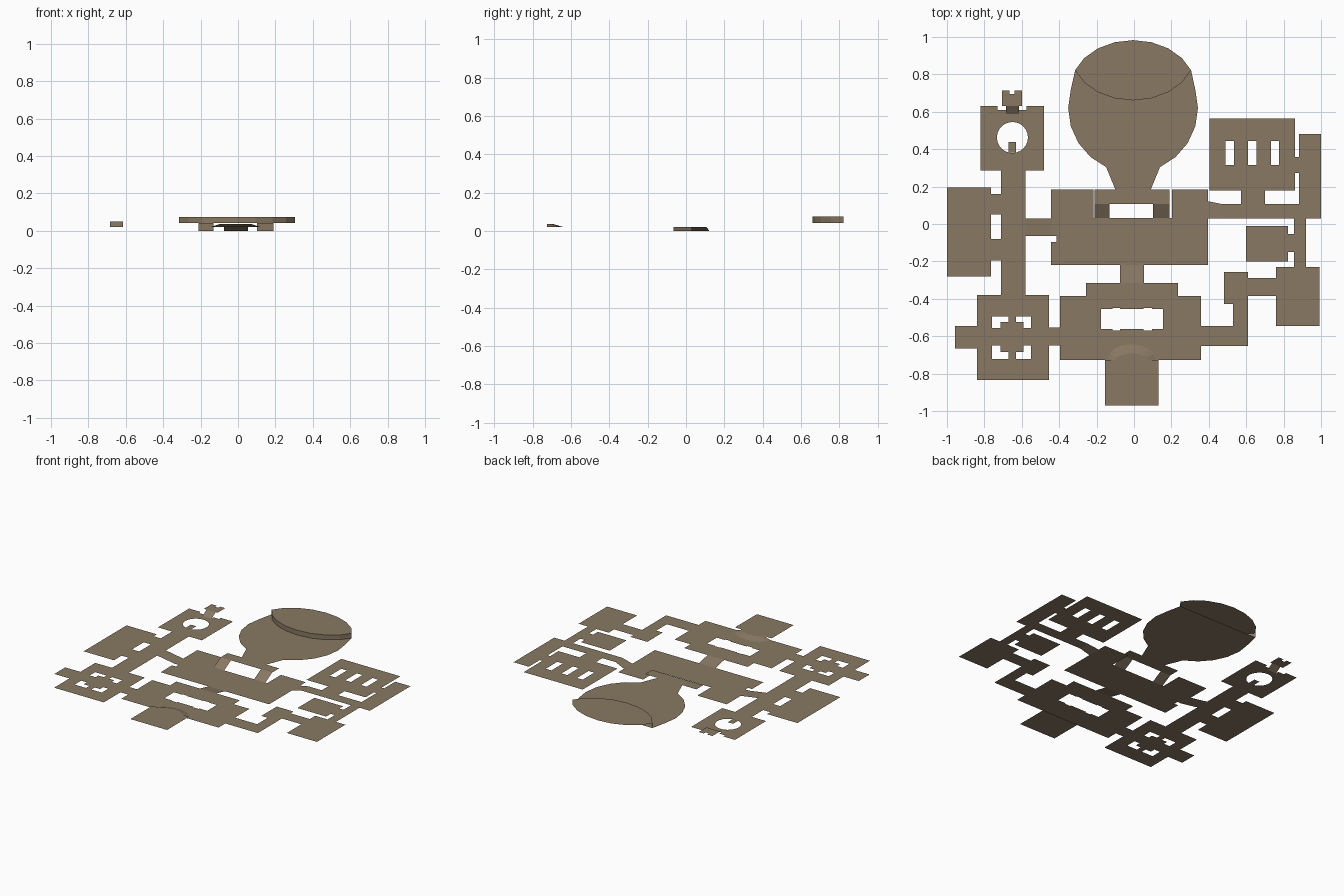
import bpy, bmesh, math

if "Cube" in bpy.data.objects:
    bpy.data.objects.remove(bpy.data.objects["Cube"])

LOW, MID, HIGH, TOP = 0.0, 0.021, 0.042, 0.075   # floor levels
ENTRY = 0.036

stone = bpy.data.materials.new("brown_stone")
stone.diffuse_color = (0.25, 0.19, 0.125, 1)
stone.use_nodes = True
stone.node_tree.nodes["Principled BSDF"].inputs["Base Color"].default_value = stone.diffuse_color


def finish(name, bm):
    bmesh.ops.remove_doubles(bm, verts=bm.verts, dist=0.0005)
    mesh = bpy.data.meshes.new(name)
    bm.to_mesh(mesh)
    bm.free()
    mesh.materials.append(stone)
    ob = bpy.data.objects.new(name, mesh)
    bpy.context.collection.objects.link(ob)
    return ob


def add_face(bm, pts):
    return bm.faces.new([bm.verts.new(p) for p in pts])


def floor(name, z, rects, holes=(), extra=None):
    """Flat floor: union of rectangles (x0, x1, y0, y1) minus rectangular holes."""
    bm = bmesh.new()
    allr = list(rects) + list(holes)
    xs = sorted({v for r in allr for v in r[:2]})
    ys = sorted({v for r in allr for v in r[2:]})

    def inside(group, x, y):
        return any(r[0] < x < r[1] and r[2] < y < r[3] for r in group)

    for x0, x1 in zip(xs, xs[1:]):
        for y0, y1 in zip(ys, ys[1:]):
            cx, cy = (x0 + x1) / 2, (y0 + y1) / 2
            if inside(rects, cx, cy) and not inside(holes, cx, cy):
                add_face(bm, [(x0, y0, z), (x1, y0, z), (x1, y1, z), (x0, y1, z)])
    bmesh.ops.remove_doubles(bm, verts=bm.verts, dist=0.0005)
    if extra:
        extra(bm)
    return finish(name, bm)


def panel(name, *polys):
    bm = bmesh.new()
    for p in polys:
        add_face(bm, p)
    return finish(name, bm)


def ramp_y(name, x0, x1, y0, z0, y1, z1):
    return panel(name, [(x0, y0, z0), (x1, y0, z0), (x1, y1, z1), (x0, y1, z1)])


# Central sunken hall with two rear wings
floor("central_hall", LOW, [(-0.415, 0.395, -0.22, 0.033), (-0.445, -0.415, -0.22, -0.095),
                            (-0.445, -0.415, -0.065, 0.033),
                            (-0.445, -0.217, 0.033, 0.185), (0.203, 0.395, 0.033, 0.185)])

# Raised landing with twin ramps
floor("landing", HIGH, [(-0.21, 0.189, 0.108, 0.185)])
ramp_y("landing_ramp_left", -0.21, -0.13, 0.033, LOW, 0.108, HIGH)
ramp_y("landing_ramp_right", 0.102, 0.189, 0.033, LOW, 0.108, HIGH)

# Round chamber: neck, disc and raised lens-shaped dais
CX, CY, R, DY = -0.005, 0.62, 0.347, 0.822
front_arc = []
for i in range(-4, 5):        # front edge of the dais, left to right
    a = math.radians(i * 17.3)
    front_arc.append((CX + 0.31 * math.sin(a) / math.sin(math.radians(69.2)),
                      DY - 0.161 * (math.cos(a) - math.cos(math.radians(69.2)))
                      / (1 - math.cos(math.radians(69.2)))))
disc = [(0.09, 0.185)]
for i in range(8):            # right rim, front to back
    a = math.radians(-65.5 + i * 16.37)
    if CY + R * math.sin(a) < DY - 0.02:
        disc.append((CX + R * math.cos(a), CY + R * math.sin(a)))
left_rim = [(2 * CX - x, y) for x, y in reversed(disc)]
outline = disc + front_arc[::-1] + left_rim
bm = bmesh.new()
f = add_face(bm, [(x, y, HIGH) for x, y in outline])
bmesh.ops.triangulate(bm, faces=[f])
finish("round_chamber", bm)
back_arc = [(x, 2 * DY - y) for x, y in front_arc[1:-1]]
panel("dais_top", [(x, y, TOP) for x, y in front_arc + back_arc[::-1]])
panel("dais_wall", *[[(*a, HIGH), (*b, HIGH), (*b, TOP), (*a, TOP)]
                     for a, b in zip(front_arc, front_arc[1:])])

# West wing: side room, corridor and the well room
WX, WY, WR, WB = -0.65, 0.4625, 0.083, 0.1


def well_ring(bm):
    n = 24
    ring = []
    for i in range(n):
        a = 2 * math.pi * i / n
        c, s = math.cos(a), math.sin(a)
        k = WB / max(abs(c), abs(s))
        ring.append(((WX + WR * c, WY + WR * s, MID), (WX + k * c, WY + k * s, MID)))
    for i in range(n):
        (a, b), (c, d) = ring[i], ring[(i + 1) % n]
        add_face(bm, [a, b, d, c])


floor("west_wing", MID, [(-1, -0.765, -0.28, 0.195), (-0.765, -0.71, 0.05, 0.16),
                         (-0.765, -0.71, -0.195, -0.08), (-0.71, -0.58, -0.38, 0.285)])
floor("well_room", MID, [(-0.82, -0.48, 0.285, 0.61), (-0.82, -0.73, 0.61, 0.63),
                         (-0.575, -0.48, 0.61, 0.63)],
      [(WX - WB, WX + WB, WY - WB, WY + WB), (-0.685, -0.615, 0.587, 0.63)], well_ring)
floor("well_spur", MID, [(-0.672, -0.63, 0.381, 0.438)])
ramp_y("altar_ramp", -0.685, -0.615, 0.587, MID, 0.63, 0.05)
floor("altar_platform", 0.05, [(-0.705, -0.6, 0.63, 0.715)], [(-0.665, -0.638, 0.695, 0.715)])
panel("west_ramp", [(-0.58, -0.065, MID), (-0.445, -0.065, LOW),
                    (-0.445, 0.03, LOW), (-0.58, 0.03, MID)])

# South-west room with a cross-shaped island
SQ = (-0.76, -0.55, -0.722, -0.495)
floor("southwest_room", MID, [(-0.84, -0.455, -0.835, -0.38), (-0.957, -0.84, -0.665, -0.545),
                              (-0.455, -0.395, -0.65, -0.553)], [SQ])
floor("cross_island", MID, [(-0.672, -0.63, SQ[2], SQ[3]), (SQ[0], SQ[1], -0.65, -0.555),
                            (-0.715, -0.59, -0.685, -0.525)])

# South hall with its ramp, fan steps and entrance
floor("south_hall", MID, [(-0.395, 0.358, -0.727, -0.385), (-0.257, 0.235, -0.385, -0.315)],
      [(-0.177, 0.155, -0.562, -0.455), (-0.115, -0.075, -0.57, -0.45),
       (0.05, 0.095, -0.57, -0.45)])
ramp_y("south_ramp", -0.075, 0.053, -0.315, MID, -0.22, LOW)
floor("entrance", ENTRY, [(-0.155, 0.13, -0.97, -0.727)])


def half_ring(rx, ry, z):
    return [(-0.013 + rx * math.cos(math.pi * i / 8), -0.727 + ry * math.sin(math.pi * i / 8), z)
            for i in range(9)]


outer, inner = half_ring(0.13, 0.085, MID), half_ring(0.085, 0.035, ENTRY)
panel("fan_steps", inner, *[[outer[i], outer[i + 1], inner[i + 1], inner[i]] for i in range(8)])

# East wing: corridors and rooms
floor("southeast_rooms", MID, [(0.358, 0.61, -0.652, -0.545), (0.53, 0.61, -0.545, -0.428),
                               (0.48, 0.61, -0.428, -0.257), (0.61, 0.76, -0.385, -0.29),
                               (0.76, 0.993, -0.545, -0.23)])
floor("east_corridor", MID, [(0.855, 0.92, -0.23, 0.03), (0.6, 0.823, -0.2, -0.012),
                             (0.823, 0.855, -0.15, -0.053), (0.47, 1.0, 0.03, 0.107),
                             (0.882, 1.0, 0.107, 0.48), (0.573, 0.7, 0.107, 0.182)])
floor("pillar_room", MID, [(0.405, 0.862, 0.18, 0.565), (0.862, 0.882, 0.272, 0.358)],
      [(x, x + 0.044, 0.315, 0.443) for x in (0.49, 0.61, 0.732)])
panel("east_ramp", [(0.395, 0.03, LOW), (0.47, 0.03, MID), (0.47, 0.107, MID), (0.395, 0.122, LOW)])
